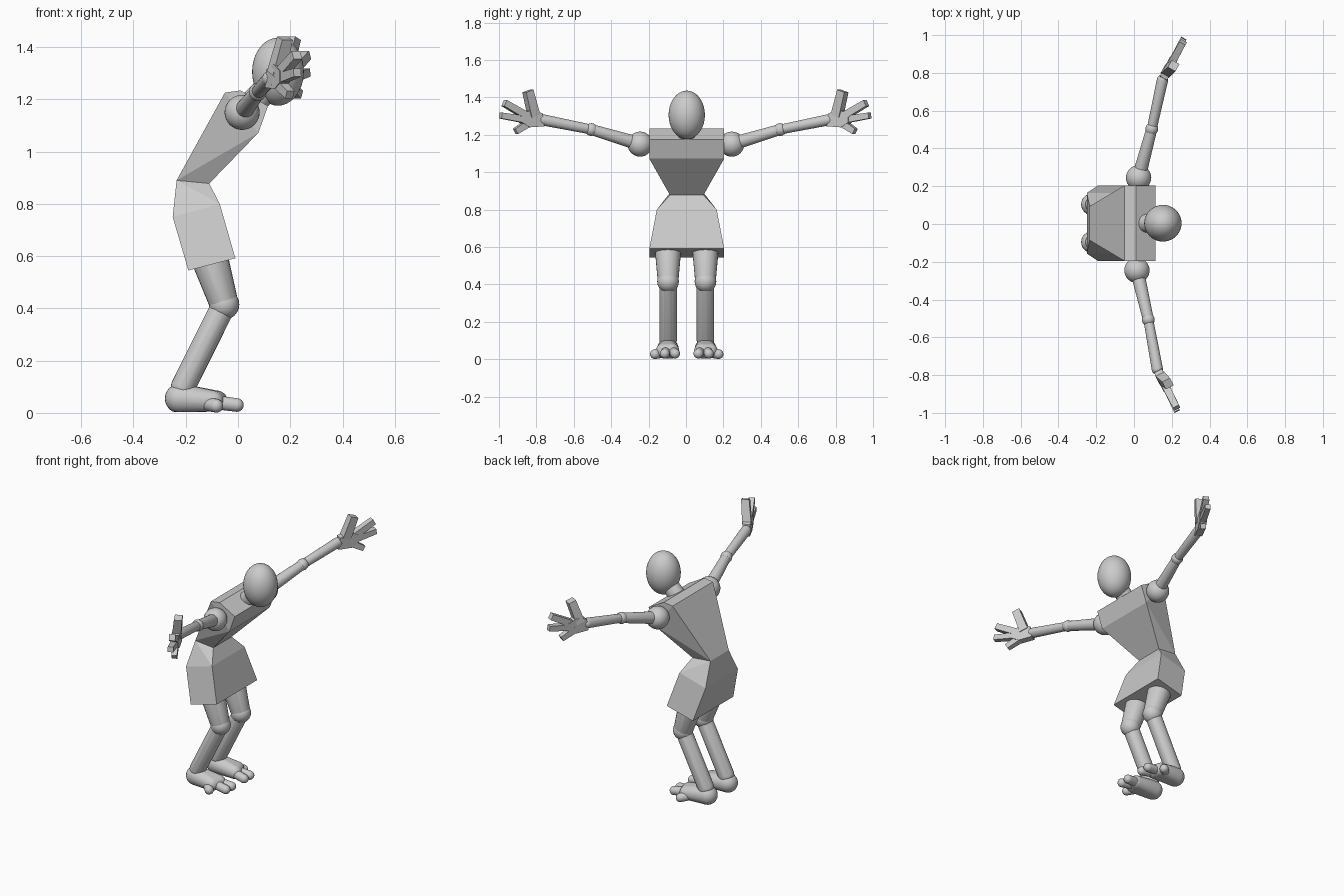
import bpy, bmesh, math
from mathutils import Vector, Matrix

if "Cube" in bpy.data.objects:
    bpy.data.objects.remove(bpy.data.objects["Cube"])

Y0 = 0.004  # slight sideways offset of the body


def hull(name, pts, smooth=False):
    """Convex solid around a cloud of points."""
    bm = bmesh.new()
    for p in pts:
        bm.verts.new(p)
    bmesh.ops.convex_hull(bm, input=bm.verts[:])
    loose = [v for v in bm.verts if not v.link_faces]
    bmesh.ops.delete(bm, geom=loose, context='VERTS')
    bmesh.ops.dissolve_limit(bm, angle_limit=0.01, verts=bm.verts[:], edges=bm.edges[:])
    bmesh.ops.recalc_face_normals(bm, faces=bm.faces[:])
    for f in bm.faces:
        f.smooth = smooth
    me = bpy.data.meshes.new(name)
    bm.to_mesh(me)
    bm.free()
    ob = bpy.data.objects.new(name, me)
    bpy.context.collection.objects.link(ob)
    return ob


def ball(c, r, n=24):
    """Points on a sphere, or on an ellipsoid when r is a triple."""
    r = (r, r, r) if isinstance(r, (int, float)) else r
    pts = []
    for i in range(n // 2 + 1):
        t = math.pi * i / (n // 2)
        for j in range(n if 0 < i < n // 2 else 1):
            a = 2 * math.pi * j / n
            pts.append(Vector((c[0] + r[0] * math.sin(t) * math.cos(a),
                               c[1] + r[1] * math.sin(t) * math.sin(a),
                               c[2] + r[2] * math.cos(t))))
    return pts


def limb(name, p, q, rp, rq):
    return hull(name, ball(p, rp) + ball(q, rq), True)


def slab(rows):
    """Symmetric points from (x, half width, z) rows."""
    return [(x, Y0 + s * w, z) for x, w, z in rows for s in (-1, 1)]


# chest and hips
hull("chest", slab([(-.235, .09, .89), (-.11, .09, .878), (-.05, .2, 1.226),
                    (.01, .2, 1.234), (.115, .2, 1.175), (.078, .2, 1.072)]))
hull("hips", slab([(-.235, .09, .89), (-.11, .09, .878), (-.25, .16, .75),
                   (-.07, .16, .80), (-.19, .2, .545), (-.01, .2, .592)]))

# neck and head
limb("neck", (.065, Y0, 1.195), (.12, Y0, 1.25), .05, .05)
hull("head", ball((.153, Y0, 1.306), (.099, .097, .13), 40), True)

NORMAL = Vector((.88, -.47, 0))  # across the thickness of the hand


def finger(name, p, q, wp, wq, place):
    p, q = Vector(p), Vector(q)
    side = NORMAL.cross(q - p).normalized()
    pts = [c + side * w * a + NORMAL * w * b
           for c, w in ((p, wp), (q, wq)) for a in (-1, 1) for b in (-1, 1)]
    hull(name, [place(v) for v in pts])


for s, side in ((1, "left"), (-1, "right")):
    turn = Matrix.Rotation(-.018, 4, 'Z')

    def arm_at(p):
        return turn @ Vector((p[0], s * p[1], p[2]))

    def leg_at(x, y, z):
        return Vector((x, Y0 + s * y, z))

    # arm
    shoulder, elbow, wrist = (arm_at(p) for p in
                              ((.02, .245, 1.15), (.085, .505, 1.228), (.137, .765, 1.28)))
    hull(side + "_shoulder", ball(shoulder, .067, 32), True)
    limb(side + "_upper_arm", shoulder, elbow, .037, .029)
    hull(side + "_elbow", ball(elbow, .034), True)
    limb(side + "_forearm", elbow, wrist, .026, .03)

    # hand
    outline = [(.765, 1.245), (.775, 1.315), (.83, 1.335),
               (.88, 1.31), (.88, 1.265), (.84, 1.24)]
    hull(side + "_palm", [arm_at(Vector((.137 + (y - .765) * .5, y, z)) + NORMAL * k)
                          for y, z in outline for k in (-.022, .022)])
    fingers = [("thumb", (.16, .81, 1.30), (.195, .842, 1.434), .026, .023),
               ("upper_finger", (.18, .85, 1.30), (.243, .968, 1.37), .02, .018),
               ("middle_finger", (.18, .85, 1.28), (.245, .987, 1.303), .019, .016),
               ("lower_finger", (.165, .83, 1.27), (.215, .908, 1.218), .02, .016)]
    for nm, p, q, wp, wq in fingers:
        finger(side + "_" + nm, p, q, wp, wq, arm_at)

    # leg
    knee, ankle = leg_at(-.053, .1, .415), leg_at(-.21, .1, .10)
    limb(side + "_thigh", leg_at(-.105, .1, .58), knee, .07, .055)
    hull(side + "_knee", ball(knee, .058), True)
    limb(side + "_shin", knee, ankle, .047, .047)

    # foot with flattened sole, and three toes
    pts = ball(leg_at(-.223, .1, .055), .057)
    pts += ball(leg_at(-.095, .125, .045), .04) + ball(leg_at(-.08, .08, .045), .04)
    for v in pts:
        v.z = max(v.z, .003)
    foot = hull(side + "_foot", pts, True)
    bpy.context.view_layer.objects.active = foot
    foot.select_set(True)
    bpy.ops.object.shade_smooth_by_angle(angle=math.radians(35))
    foot.select_set(False)
    for nm, root, tip in (("outer", (-.12, .13, .035), (-.083, .17, .027)),
                          ("middle", (-.08, .11, .04), (-.004, .118, .03)),
                          ("inner", (-.08, .075, .04), (-.004, .062, .03))):
        limb(side + "_" + nm + "_toe", leg_at(*root), leg_at(*tip), .027, .026)
